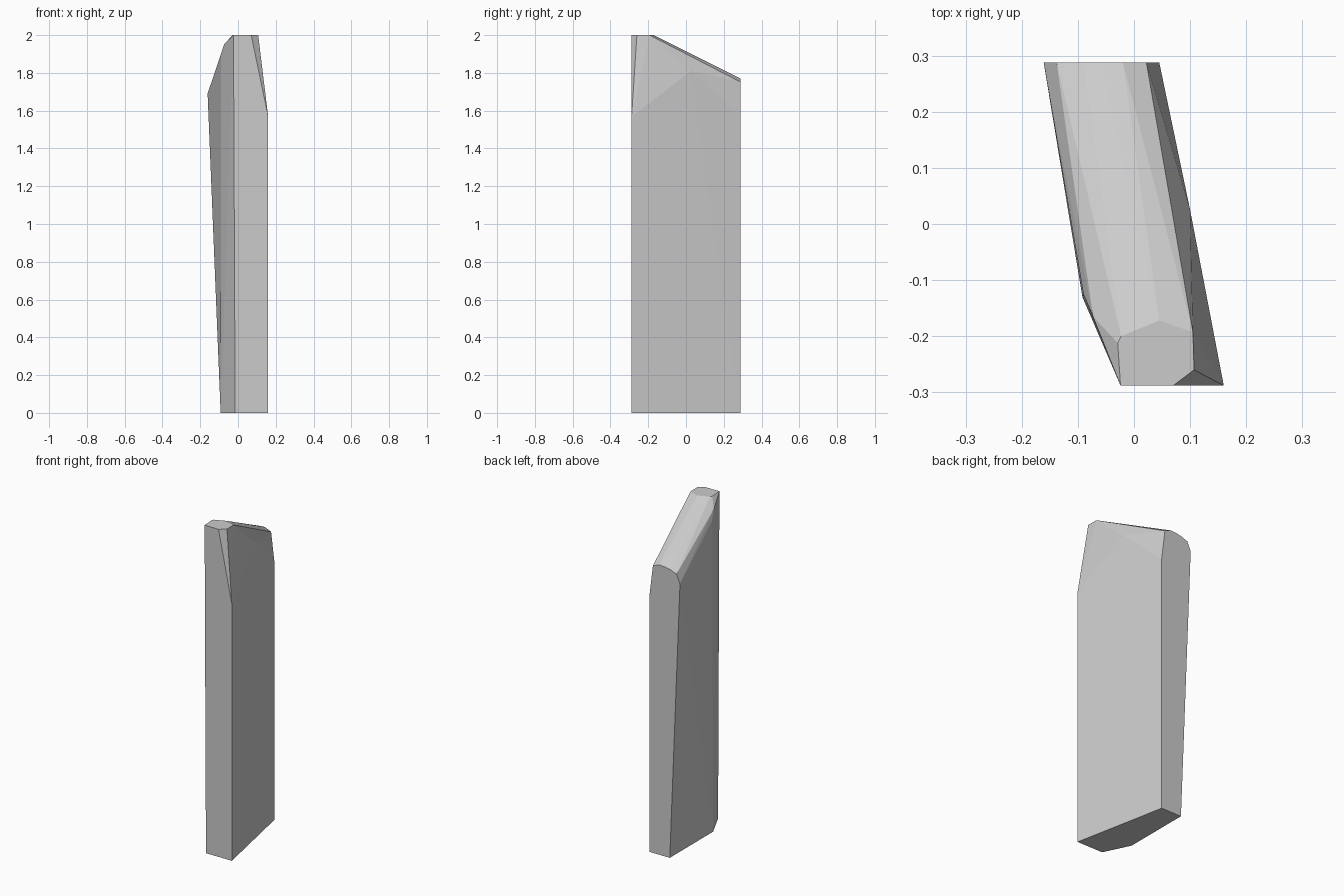
import bpy, bmesh, math

if "Cube" in bpy.data.objects:
    bpy.data.objects.remove(bpy.data.objects["Cube"])

Y = 0.288  # half depth

# footprint on the ground
base = [(0.16, -Y), (0.045, Y), (-0.092, Y), (-0.092, -0.13), (-0.015, -Y)]
# rounded outline of the back face (x, z)
back = [(0.045, 1.567), (0.022, 1.752), (-0.02, 1.77), (-0.06, 1.767),
        (-0.09, 1.762), (-0.138, 1.745), (-0.161, 1.69)]
# small flat cap at the peak (x, y)
cap = [(-0.024, -Y), (0.07, -Y), (0.107, -0.26), (0.105, -0.193),
       (0.045, -0.172), (-0.023, -0.2), (-0.029, -0.212)]
# shoulder points where the side facets meet
shoulders = [(0.16, -Y, 1.567), (0.1, 0.025, 1.81),
             (-0.09, -0.125, 1.9), (-0.073, -0.165, 1.952)]

points = [(x, y, 0) for x, y in base]
points += [(x, Y, z) for x, z in back]
points += [(x, y, 2) for x, y in cap]
points += shoulders

# faceted slab as a hull around its outlines
bm = bmesh.new()
for p in points:
    bm.verts.new(p)
hull = bmesh.ops.convex_hull(bm, input=bm.verts)
loose = [v for v in bm.verts if not v.link_faces]
bmesh.ops.delete(bm, geom=loose, context='VERTS')
bmesh.ops.dissolve_limit(bm, angle_limit=math.radians(0.5),
                         verts=bm.verts, edges=bm.edges)
bmesh.ops.recalc_face_normals(bm, faces=bm.faces)
mesh = bpy.data.meshes.new("standing_stone")
bm.to_mesh(mesh)
bm.free()
stone = bpy.data.objects.new("standing_stone", mesh)
bpy.context.collection.objects.link(stone)
